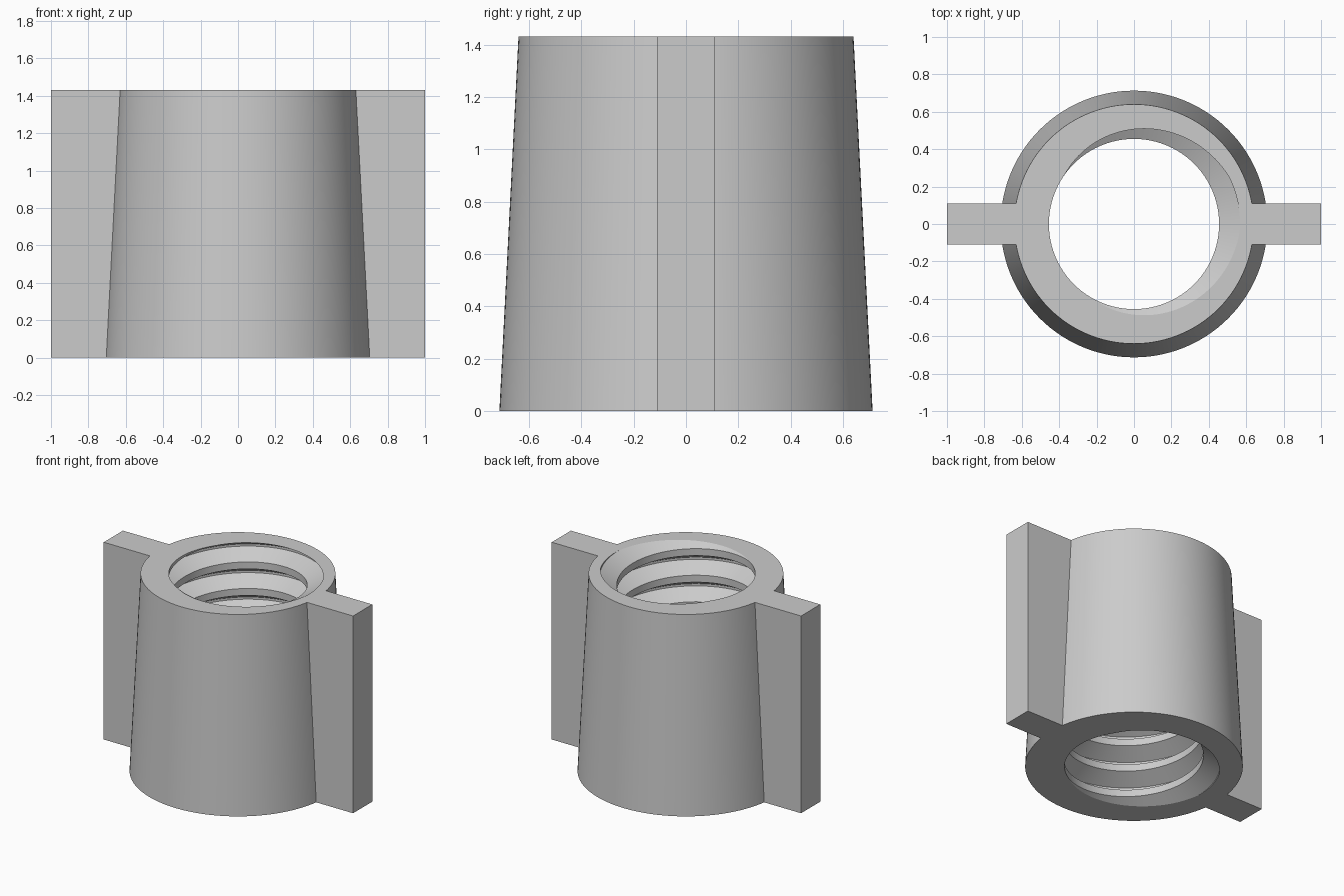
import bpy, bmesh, math

cube = bpy.data.objects.get("Cube")
if cube:
    bpy.data.objects.remove(cube, do_unlink=True)

HEIGHT = 1.43
R_BOTTOM, R_TOP = 0.713, 0.64        # tapered outside
R_BORE, R_GROOVE = 0.455, 0.567      # thread crest and root
PITCH, HALF, ROOT = 0.1925, 0.071, 0.008
START = 0.2                          # angle where the groove meets the top
SEGMENTS = 120

grey = bpy.data.materials.new("plain grey")
grey.use_nodes = True
colour = (0.6, 0.6, 0.6, 1)
grey.diffuse_color = colour
grey.node_tree.nodes["Principled BSDF"].inputs["Base Color"].default_value = colour


def finish(bm, name):
    bmesh.ops.recalc_face_normals(bm, faces=bm.faces)
    mesh = bpy.data.meshes.new(name)
    bm.to_mesh(mesh)
    bm.free()
    mesh.materials.append(grey)
    obj = bpy.data.objects.new(name, mesh)
    bpy.context.collection.objects.link(obj)
    return obj


def bore_radius(z, centre):
    d = abs((z - centre + PITCH / 2) % PITCH - PITCH / 2)
    t = max(0, min(1, (HALF - d) / (HALF - ROOT)))
    return R_BORE + (R_GROOVE - R_BORE) * t


def section(angle):
    """Closed wall section (radius, z) at one angle, thread included."""
    centre = HEIGHT - PITCH * (angle - START) / math.tau
    points = []
    for turn in range(-9, 3):
        for offset in (-HALF, -ROOT, ROOT, HALF):
            z = max(0, min(HEIGHT, centre + turn * PITCH + offset))
            points.append((bore_radius(z, centre), z))
    return points + [(R_TOP, HEIGHT), (R_BOTTOM, 0)]


# Threaded sleeve: sweep the section round, following the left-hand helix
bm = bmesh.new()
columns = []
for i in range(SEGMENTS + 1):
    a = math.tau * i / SEGMENTS
    columns.append([bm.verts.new((r * math.cos(a), r * math.sin(a), z))
                    for r, z in section(a)])
for left, right in zip(columns, columns[1:]):
    for j in range(len(left)):
        k = (j + 1) % len(left)
        bm.faces.new((left[j], right[j], right[k], left[k]))
bmesh.ops.remove_doubles(bm, verts=bm.verts, dist=0.0002)
sleeve = finish(bm, "threaded_sleeve")

bpy.ops.object.select_all(action='DESELECT')
sleeve.select_set(True)
bpy.context.view_layer.objects.active = sleeve
bpy.ops.object.shade_smooth_by_angle(angle=math.radians(25))

# Flat wings on both sides, rooted inside the wall
INNER, OUTER, THICK = 0.6, 1.0, 0.22
for side, name in ((1, "left_wing"), (-1, "right_wing")):
    bm = bmesh.new()
    bmesh.ops.create_cube(bm, size=1)
    for v in bm.verts:
        v.co.x = side * ((INNER + OUTER) / 2 + v.co.x * (OUTER - INNER))
        v.co.y *= THICK
        v.co.z = (v.co.z + 0.5) * HEIGHT
    finish(bm, name)
